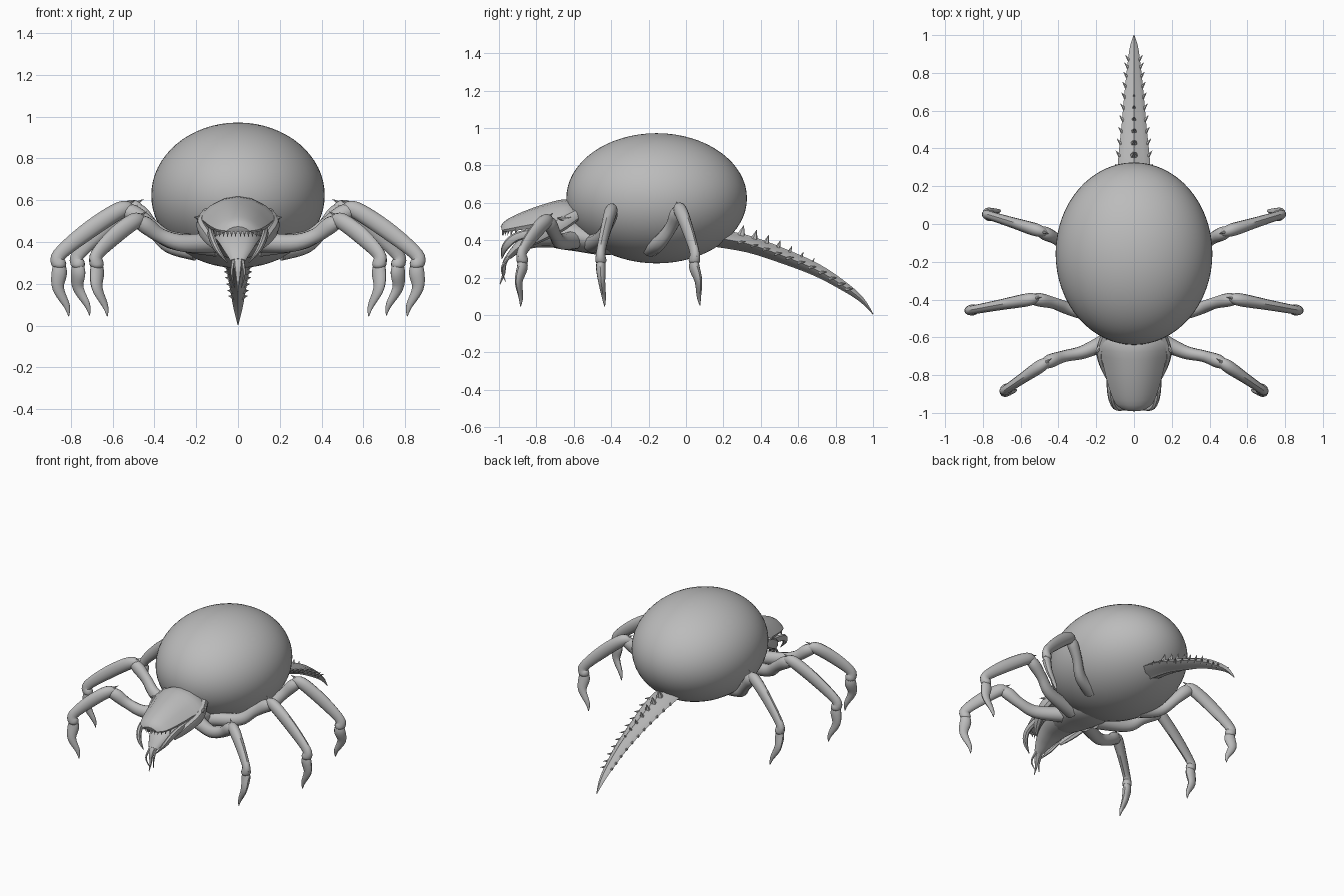
import bpy, bmesh, math
from mathutils import Vector

cube = bpy.data.objects.get("Cube")
if cube:
    bpy.data.objects.remove(cube, do_unlink=True)

grey = bpy.data.materials.new("plain_grey")
grey.use_nodes = True
grey.diffuse_color = (0.5, 0.5, 0.5, 1)
grey.node_tree.nodes["Principled BSDF"].inputs["Base Color"].default_value = (0.5, 0.5, 0.5, 1)


def finish(name, bm, angle=40):
    bmesh.ops.recalc_face_normals(bm, faces=bm.faces)
    mesh = bpy.data.meshes.new(name)
    bm.to_mesh(mesh)
    bm.free()
    mesh.materials.append(grey)
    for p in mesh.polygons:
        p.use_smooth = True
    mesh.set_sharp_from_angle(angle=math.radians(angle))
    ob = bpy.data.objects.new(name, mesh)
    bpy.context.collection.objects.link(ob)
    return ob


def smooth_path(stations, steps):
    """Catmull-Rom interpolation of (x, y, z, half width, half height)."""
    s = [tuple(map(float, p)) for p in stations]
    ext = [s[0]] + s + [s[-1]]
    out = []
    for i in range(len(s) - 1):
        a, b, c, d = ext[i:i + 4]
        for k in range(steps):
            t = k / steps
            out.append([0.5 * (2 * q + (r - p) * t + (2 * p - 5 * q + 4 * r - u) * t * t
                               + (3 * q - p - 3 * r + u) * t ** 3)
                        for p, q, r, u in zip(a, b, c, d)])
    return out + [list(s[-1])]


def loft(name, stations, side=(1, 0, 0), sides=12, steps=5, profile=None, mirror=1):
    if profile is None:
        profile = [(math.cos(math.tau * i / sides), math.sin(math.tau * i / sides))
                   for i in range(sides)]
    path = smooth_path(stations, steps)
    pts = [Vector(p[:3]) for p in path]
    bm = bmesh.new()
    rings = []
    for i, p in enumerate(path):
        t = (pts[min(i + 1, len(pts) - 1)] - pts[max(i - 1, 0)]).normalized()
        n = Vector(side)
        n = (n - t * n.dot(t)).normalized()
        up = t.cross(n)
        ring = []
        for u, v in profile:
            co = pts[i] + n * u * max(p[3], 0.001) + up * v * max(p[4], 0.001)
            co.x *= mirror
            ring.append(bm.verts.new(co))
        rings.append(ring)
    m = len(profile)
    for a, b in zip(rings, rings[1:]):
        for j in range(m):
            bm.faces.new((a[j], a[(j + 1) % m], b[(j + 1) % m], b[j]))
    bm.faces.new(rings[0])
    bm.faces.new(rings[-1])
    return finish(name, bm)


def spike(name, base, tip, r, mirror=1):
    return loft(name, [(*base, r, r), (*tip, 0.001, 0.001)], side=(0.6, 0.7, 0.39),
                sides=6, steps=1, mirror=mirror)


# Round abdomen
bm = bmesh.new()
bmesh.ops.create_uvsphere(bm, u_segments=64, v_segments=32, radius=1)
for v in bm.verts:
    v.co = Vector((v.co.x * 0.415, v.co.y * 0.483 - 0.157, v.co.z * 0.348 + 0.624))
finish("abdomen", bm)

# Thorax under the front of the abdomen
loft("thorax", [(0, -0.25, 0.40, 0.08, 0.05), (0, -0.42, 0.39, 0.14, 0.07),
                (0, -0.58, 0.42, 0.15, 0.08), (0, -0.70, 0.44, 0.12, 0.08),
                (0, -0.80, 0.45, 0.09, 0.05)], sides=20)

# Legs: upper limb, lower limb and claw, given as joint positions
legs = {
    "front": dict(thigh=[(0.10, -0.60, 0.40), (0.26, -0.675, 0.395), (0.37, -0.70, 0.43), (0.47, -0.735, 0.50)],
                  ankle=(0.675, -0.875, 0.29), tip=(0.625, -0.885, 0.045), side=(0.5, 0.85, 0)),
    "middle": dict(thigh=[(0.10, -0.50, 0.38), (0.32, -0.455, 0.41), (0.42, -0.42, 0.48), (0.53, -0.395, 0.555)],
                   ankle=(0.855, -0.455, 0.29), tip=(0.81, -0.435, 0.045), side=(0.1, 1, 0)),
    "back": dict(thigh=[(0.20, -0.19, 0.36), (0.33, -0.14, 0.39), (0.41, -0.08, 0.47), (0.49, -0.04, 0.56)],
                 ankle=(0.765, 0.045, 0.29), tip=(0.71, 0.075, 0.05), side=(-0.4, 0.9, 0)),
}
for place, leg in legs.items():
    a, b, c, knee = map(Vector, leg["thigh"])
    ankle, tip = Vector(leg["ankle"]), Vector(leg["tip"])
    out = ankle - knee
    out.z = 0
    out.normalize()
    up = Vector((0, 0, 1))
    for m, s in ((1, "left"), (-1, "right")):
        tag = f"{place}_{s}_"
        loft(tag + "upper_limb", [(*a, 0.05, 0.05), (*b, 0.036, 0.042), (*c, 0.031, 0.036),
                                  (*(c.lerp(knee, 0.75)), 0.036, 0.042), (*(knee + out * 0.03), 0.02, 0.025)],
             side=leg["side"], mirror=m)
        # Arched lower limb with swollen ends
        mid = knee.lerp(ankle, 0.5) + up * 0.035 + out * 0.02
        loft(tag + "lower_limb", [(*(knee - out * 0.025), 0.018, 0.022), (*(knee + out * 0.03), 0.034, 0.04),
                                  (*mid, 0.028, 0.042), (*(ankle + up * 0.05), 0.024, 0.033),
                                  (*ankle, 0.03, 0.034), (*(ankle - up * 0.02), 0.016, 0.018)],
             side=leg["side"], mirror=m)
        # Hooked claw
        bend = ankle.lerp(tip, 0.45) + out * 0.026
        loft(tag + "claw", [(*(ankle + up * 0.022), 0.018, 0.022), (*(ankle - up * 0.035), 0.026, 0.037),
                            (*bend, 0.019, 0.028), (*ankle.lerp(tip, 0.8), 0.011, 0.015),
                            (*tip, 0.002, 0.002)], side=leg["side"], mirror=m)
        spike(tag + "knee_spur", knee + up * 0.01 + out * 0.03, knee + up * 0.045 - out * 0.04, 0.018, m)
        spike(tag + "ankle_spur", ankle + out * 0.01 - up * 0.01, ankle + out * 0.042 + up * 0.025, 0.014, m)

# Tail blade with a ridged cross-section
tail = [(0, 0.12, 0.42, 0.095, 0.05), (0, 0.33, 0.38, 0.085, 0.045), (0, 0.52, 0.315, 0.066, 0.04),
        (0, 0.70, 0.24, 0.05, 0.034), (0, 0.85, 0.15, 0.034, 0.024), (0, 0.94, 0.08, 0.021, 0.014),
        (0, 1.0, 0.005, 0.002, 0.002)]
ridge = [(1, 0), (0.6, 0.6), (0.15, 0.8), (0, 1), (-0.15, 0.8), (-0.6, 0.6),
         (-1, 0), (-0.6, -0.6), (-0.15, -0.8), (0, -1), (0.15, -0.8), (0.6, -0.6)]
loft("tail", tail, profile=ridge)
# Serrated edges and top knobs follow the tail path
path = smooth_path(tail, 6)
for i, (x, y, z, w, h) in enumerate(path[5:26:2]):
    for m, s in ((1, "left"), (-1, "right")):
        spike(f"tail_barb_{s}_{i}", (w - 0.012, y - 0.01, z), (w + 0.014, y + 0.025, z + 0.005), 0.012, m)
    if i < 7:
        k = 1 - i / 9
        spike(f"tail_knob_{i}", (0, y, z + h - 0.012), (0, y + 0.015, z + h + 0.045 * k), 0.024 * k)

# Angular head shield
shield_profile = [(0, 1), (0.35, 0.88), (0.7, 0.5), (1, -0.1), (0.92, -0.4), (0.5, -0.3),
                  (-0.5, -0.3), (-0.92, -0.4), (-1, -0.1), (-0.7, 0.5), (-0.35, 0.88)]
loft("head_shield", [(0, -0.56, 0.54, 0.14, 0.05), (0, -0.63, 0.53, 0.19, 0.09),
                     (0, -0.74, 0.51, 0.165, 0.085), (0, -0.86, 0.485, 0.135, 0.068),
                     (0, -0.95, 0.465, 0.10, 0.045), (0, -0.985, 0.455, 0.055, 0.02)],
     profile=shield_profile, steps=3)

# Lower jaw and hanging tongue
loft("lower_jaw", [(0, -0.68, 0.42, 0.12, 0.06), (0, -0.80, 0.41, 0.10, 0.05),
                   (0, -0.89, 0.365, 0.07, 0.03), (0, -0.95, 0.31, 0.035, 0.015)])
loft("tongue", [(0, -0.90, 0.37, 0.03, 0.015), (0, -0.965, 0.29, 0.02, 0.012),
                (0, -0.975, 0.22, 0.009, 0.008), (0, -0.995, 0.165, 0.002, 0.002)], sides=8)

# Paired mouth parts, cheeks and teeth
for m, s in ((1, "left"), (-1, "right")):
    loft(f"{s}_cheek", [(0.14, -0.58, 0.54, 0.03, 0.03), (0.175, -0.68, 0.48, 0.025, 0.04),
                        (0.14, -0.79, 0.42, 0.022, 0.035), (0.10, -0.86, 0.37, 0.01, 0.015)],
         sides=8, mirror=m)
    loft(f"{s}_mandible", [(0.13, -0.76, 0.45, 0.018, 0.022), (0.125, -0.90, 0.42, 0.016, 0.024),
                           (0.10, -0.965, 0.365, 0.014, 0.02), (0.05, -0.985, 0.30, 0.002, 0.002)],
         sides=8, mirror=m)
    loft(f"{s}_feeler", [(0.02, -0.94, 0.32, 0.01, 0.01), (0.03, -0.985, 0.25, 0.006, 0.006),
                         (0.015, -0.965, 0.18, 0.002, 0.002)], sides=6, mirror=m)
    spike(f"{s}_cheek_horn", (0.17, -0.64, 0.51), (0.21, -0.69, 0.52), 0.022, m)
    for i in range(6):
        x = 0.012 + i * 0.019
        y = -0.975 + 6 * x * x
        spike(f"{s}_tooth_{i}", (x, y, 0.462), (x, y - 0.008, 0.425), 0.009, m)
